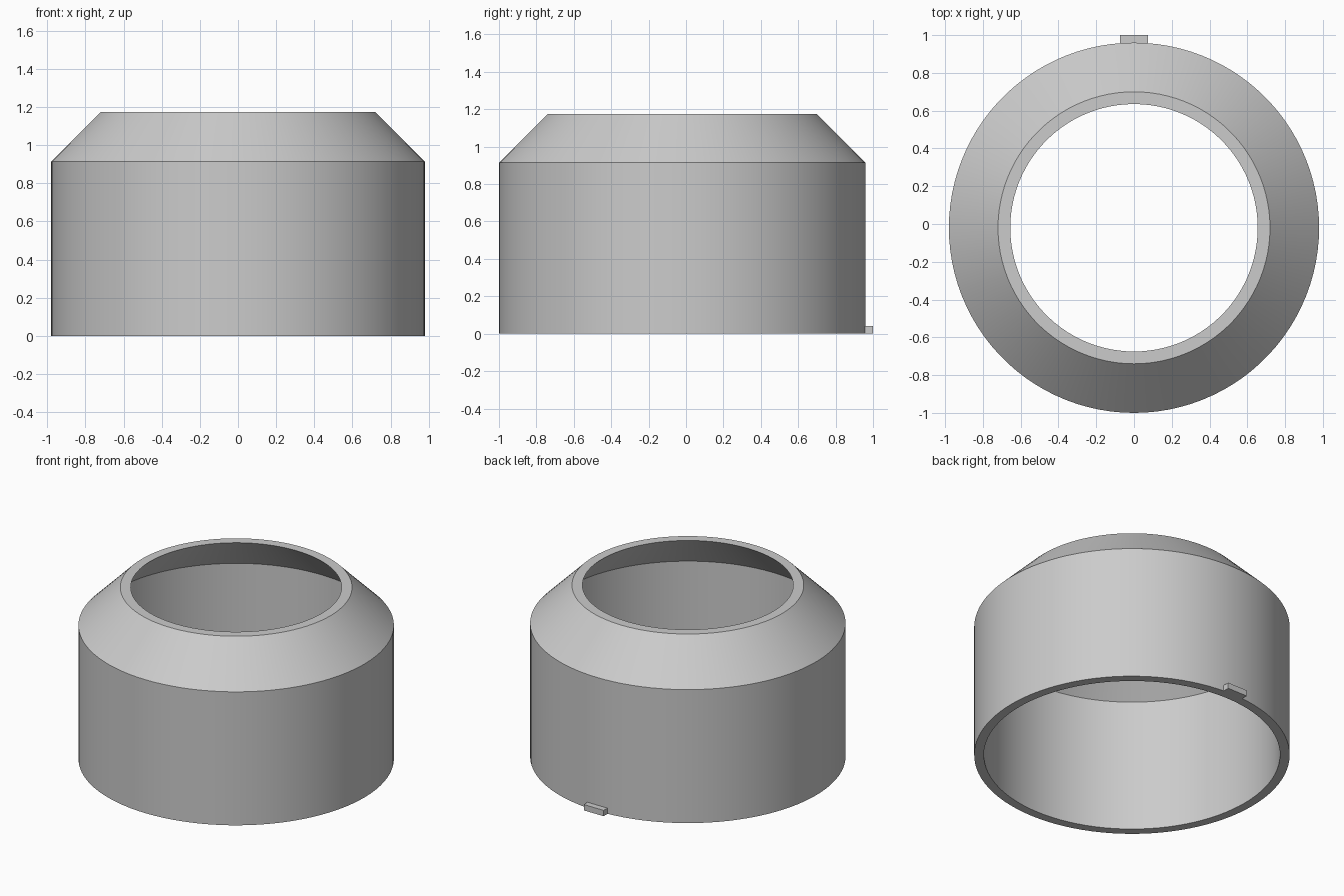
import bpy, bmesh, math
from mathutils import Matrix, Vector

cube = bpy.data.objects.get("Cube")
if cube:
    bpy.data.objects.remove(cube, do_unlink=True)

SEGMENTS = 100
CENTRE_Y = -0.02

# Single grey plastic
grey = bpy.data.materials.new("grey")
grey.use_nodes = True
colour = (0.6, 0.6, 0.6, 1)
grey.diffuse_color = colour
grey.node_tree.nodes["Principled BSDF"].inputs["Base Color"].default_value = colour


def add_object(name, bm):
    bmesh.ops.recalc_face_normals(bm, faces=bm.faces)
    mesh = bpy.data.meshes.new(name)
    bm.to_mesh(mesh)
    bm.free()
    mesh.materials.append(grey)
    obj = bpy.data.objects.new(name, mesh)
    bpy.context.collection.objects.link(obj)
    return obj


# Hollow collar: closed wall profile (radius, height) turned around z
profile = [(0.98, 0), (0.98, 0.915), (0.72, 1.175),
           (0.655, 1.175), (0.92, 0.91), (0.92, 0)]
bm = bmesh.new()
rings = []
for i in range(SEGMENTS):
    a = 2 * math.pi * i / SEGMENTS
    rings.append([bm.verts.new((r * math.cos(a), r * math.sin(a) + CENTRE_Y, z))
                  for r, z in profile])
for i, ring in enumerate(rings):
    nxt = rings[(i + 1) % SEGMENTS]
    for j in range(len(profile)):
        k = (j + 1) % len(profile)
        bm.faces.new((ring[j], nxt[j], nxt[k], ring[k]))
collar = add_object("collar", bm)
bpy.ops.object.select_all(action='DESELECT')
collar.select_set(True)
bpy.context.view_layer.objects.active = collar
bpy.ops.object.shade_smooth_by_angle(angle=math.radians(25))

# Small locating tab at the back of the lower rim
low, high = Vector((-0.075, 0.94, 0)), Vector((0.075, 1, 0.04))
bm = bmesh.new()
bmesh.ops.create_cube(bm, size=1, matrix=Matrix.Translation((low + high) / 2)
                      @ Matrix.Diagonal((*(high - low), 1)))
add_object("locating_tab", bm)
